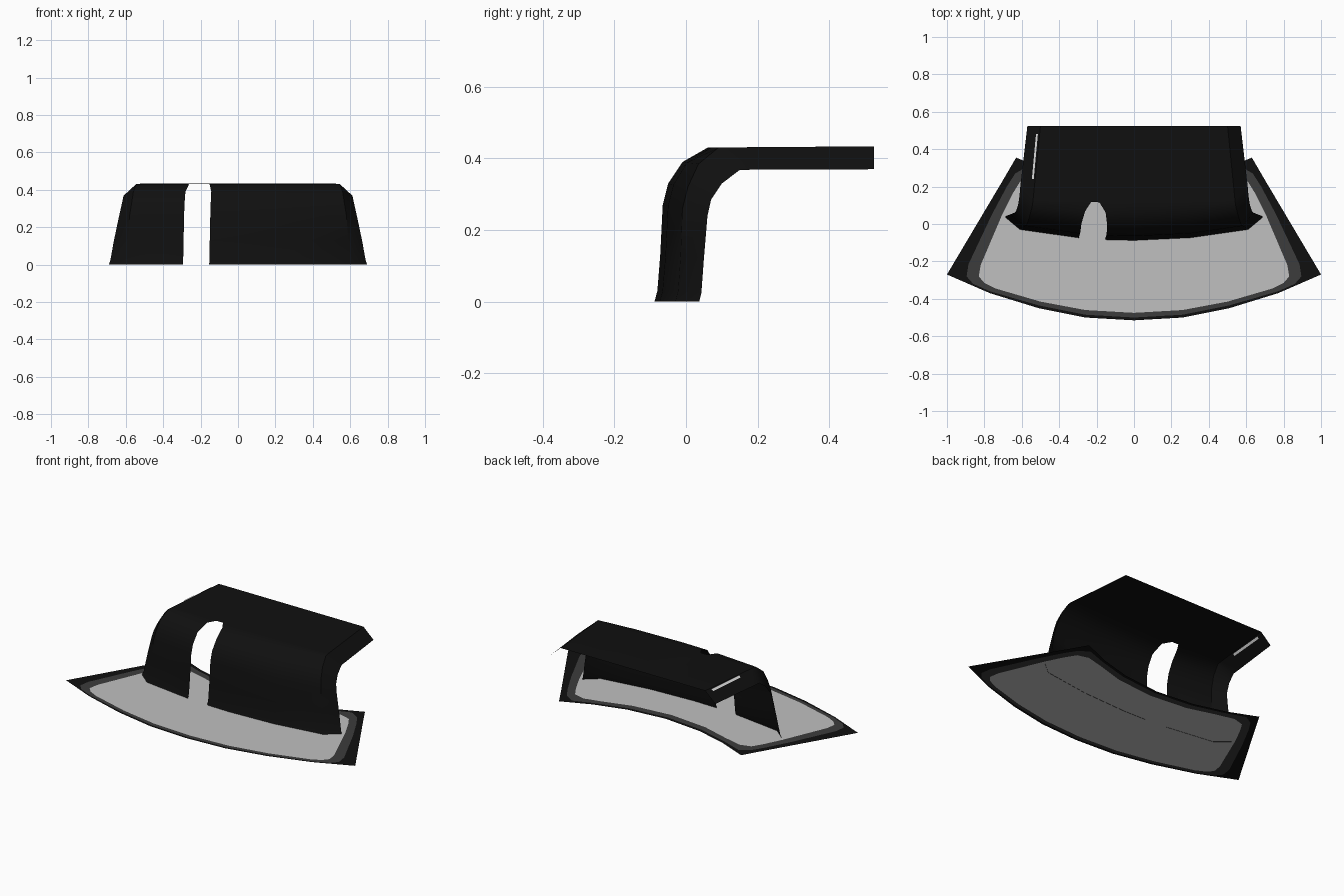
import bpy, bmesh, math
from mathutils import Vector

if "Cube" in bpy.data.objects:
    bpy.data.objects.remove(bpy.data.objects["Cube"])


def material(name, v):
    m = bpy.data.materials.new(name)
    m.diffuse_color = (v, v, v, 1)
    m.use_nodes = True
    m.node_tree.nodes["Principled BSDF"].inputs["Base Color"].default_value = m.diffuse_color
    return m


black = material("black", 0.005)
dark = material("dark grey", 0.045)
light = material("light grey", 0.53)
white = material("white", 0.85)


def finish(bm, name, mats):
    me = bpy.data.meshes.new(name)
    bm.to_mesh(me)
    bm.free()
    for m in mats:
        me.materials.append(m)
    ob = bpy.data.objects.new(name, me)
    bpy.context.collection.objects.link(ob)
    return ob


# Dial plate: three nested outlines (right half, front centre to back centre)
outer = [(0, -.515), (.26, -.5), (.51, -.45), (.77, -.37), (1, -.27), (1, -.27), (1, -.27),
         (.81, .05), (.70, .235), (.63, .355), (.63, .355), (.45, .28), (.25, .225), (0, .2)]
middle = [(0, -.5), (.26, -.485), (.51, -.435), (.77, -.36), (.86, -.32), (.895, -.28), (.885, -.215),
          (.76, .05), (.68, .2), (.635, .27), (.575, .305), (.45, .26), (.25, .205), (0, .18)]
inner = [(0, -.475), (.26, -.46), (.5, -.415), (.74, -.345), (.8, -.315), (.83, -.28), (.82, -.22),
         (.705, .05), (.65, .16), (.61, .225), (.54, .245), (.42, .215), (.25, .165), (0, .14)]

bm = bmesh.new()
rings = []
for half in (outer, middle, inner):
    loop = half + [(-x, y) for x, y in half[-2:0:-1]]
    rings.append([bm.verts.new((x, y, 0.001)) for x, y in loop])
n = len(rings[0])
for k in range(2):
    for i in range(n):
        j = (i + 1) % n
        f = bm.faces.new((rings[k][i], rings[k][j], rings[k + 1][j], rings[k + 1][i]))
        f.material_index = k
face = bm.faces.new(rings[2])
face.material_index = 2
bmesh.ops.triangulate(bm, faces=[face])
bmesh.ops.remove_doubles(bm, verts=bm.verts, dist=0.0005)
finish(bm, "dial_plate", [black, dark, light])

# Hood: each row holds centre (y, z), shoulder (x, y, z), end edge (x, y, z), slot sides
rows = [
    ((-.088, 0), (.61, -.03, 0), (.69, .037, 0), (-.294, -.154)),
    ((-.08, .03), (.60, -.022, .03), (.682, .043, .025), (-.293, -.153)),
    ((-.072, .13), (.59, -.015, .13), (.665, .05, .12), (-.291, -.151)),
    ((-.065, .27), (.58, -.01, .26), (.64, .06, .24), (-.288, -.148)),
    ((-.05, .33), (.57, .005, .32), (.63, .07, .285), (-.286, -.146)),
    ((-.01, .39), (.56, .035, .385), (.62, .10, .33), (-.281, -.143)),
    ((.06, .43), (.545, .09, .43), (.612, .15, .368), (-.262, -.152)),
    ((.115, .431), (.54, .125, .431), (.608, .2, .369), (-.23, -.185)),
    ((.525, .434), (.50, .525, .434), (.57, .525, .37), (-.23, -.185)),
]
bm = bmesh.new()
grid = []
for (cy, cz), sh, end, (s0, s1) in rows:
    line = [bm.verts.new((-end[0], end[1], end[2]))]
    for x in (-sh[0], s0, s1, 0, .3, sh[0]):
        t = (x / sh[0]) ** 2
        line.append(bm.verts.new((x, cy + (sh[1] - cy) * t, cz + (sh[2] - cz) * t)))
    line.append(bm.verts.new(end))
    grid.append(line)
for r in range(len(grid) - 1):
    for c in range(7):
        if c == 2 and r < 7:      # open slot
            continue
        f = bm.faces.new((grid[r][c], grid[r][c + 1], grid[r + 1][c + 1], grid[r + 1][c]))
        f.smooth = True
hood = finish(bm, "hood", [black])
bpy.context.view_layer.objects.active = hood
hood.select_set(True)
bpy.ops.object.shade_smooth_by_angle(angle=math.radians(35))

# Thin pale sliver on the left shoulder of the hood, seen on both sides
bm = bmesh.new()
normal = Vector((-.68, 0, .73)) * 0.003
base = [Vector(p) for p in ((-.544, .24, .419), (-.534, .24, .429),
                            (-.512, .48, .428), (-.522, .48, .418))]
for s in (1, -1):
    bm.faces.new([bm.verts.new(p + normal * s) for p in base[::-s]])
finish(bm, "shoulder_sliver", [white])
